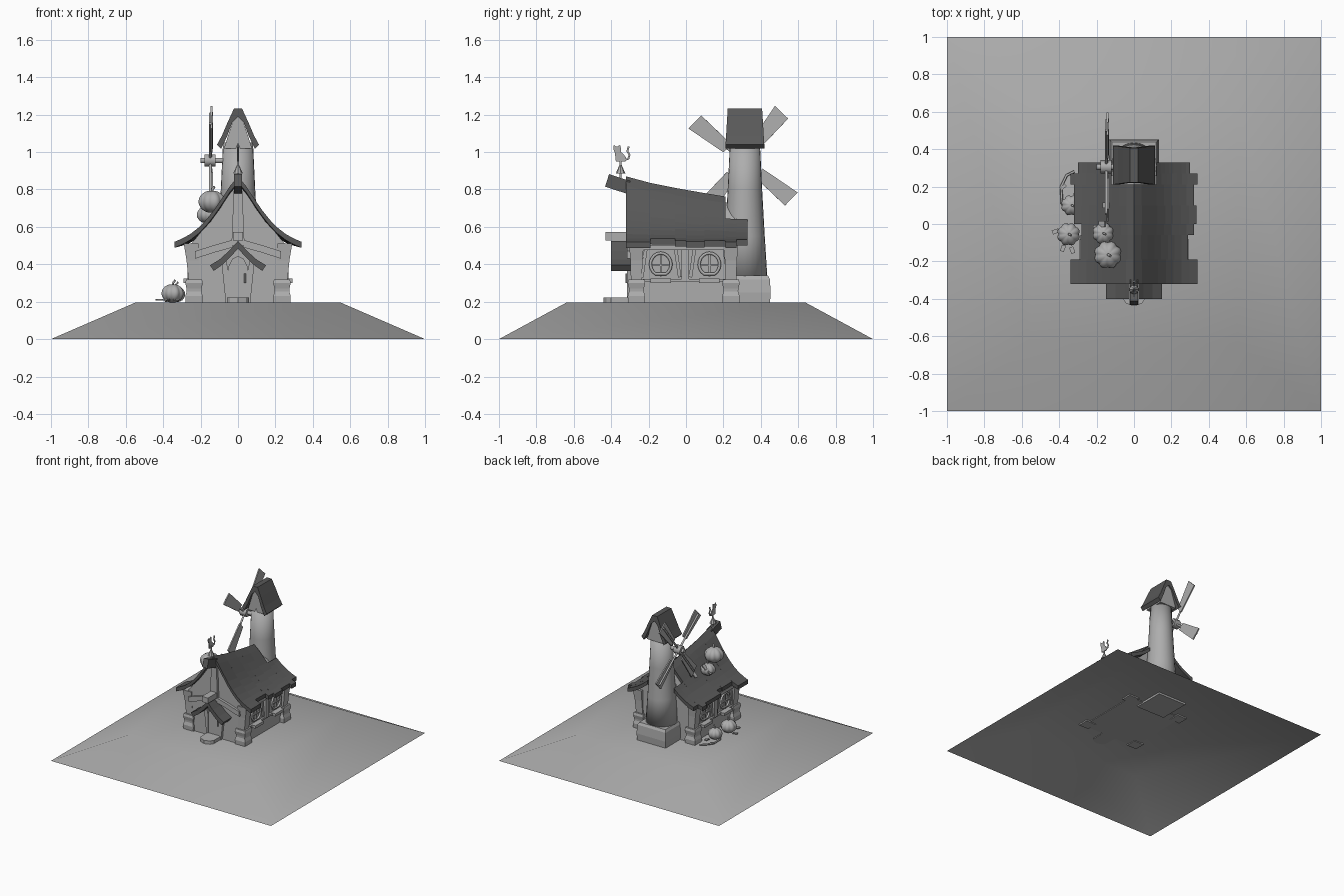
import bpy, bmesh, math
from mathutils import Vector, Matrix

cube = bpy.data.objects.get("Cube")
if cube:
    bpy.data.objects.remove(cube, do_unlink=True)


def material(name, v):
    m = bpy.data.materials.new(name)
    m.use_nodes = True
    m.diffuse_color = (v, v, v, 1)
    m.node_tree.nodes["Principled BSDF"].inputs["Base Color"].default_value = (v, v, v, 1)
    return m


GREY = material("stone grey", 0.42)
DARK = material("dark roof grey", 0.1)


def add_mesh(name, verts, faces, mat=GREY, smooth=False):
    me = bpy.data.meshes.new(name)
    me.from_pydata([tuple(v) for v in verts], [], faces)
    bm = bmesh.new()
    bm.from_mesh(me)
    bmesh.ops.recalc_face_normals(bm, faces=bm.faces)
    for f in bm.faces:
        f.smooth = smooth
    bm.to_mesh(me)
    bm.free()
    me.materials.append(mat)
    ob = bpy.data.objects.new(name, me)
    bpy.context.collection.objects.link(ob)
    return ob


def loft(name, rings, mat=GREY, smooth=False, caps=True):
    n = len(rings[0])
    verts = [v for r in rings for v in r]
    faces = [(k * n + i, k * n + (i + 1) % n, (k + 1) * n + (i + 1) % n, (k + 1) * n + i)
             for k in range(len(rings) - 1) for i in range(n)]
    if caps:
        faces += [tuple(range(n)), tuple(range(len(verts) - n, len(verts)))]
    return add_mesh(name, verts, faces, mat, smooth)


def box(name, c, s, mat=GREY, rot=(0, "X")):
    m = Matrix.Translation(c) @ Matrix.Rotation(math.radians(rot[0]), 4, rot[1])
    corners = [(-1, -1), (1, -1), (1, 1), (-1, 1)]
    return loft(name, [[m @ Vector((a * s[0] / 2, b * s[1] / 2, h * s[2] / 2)) for a, b in corners]
                       for h in (-1, 1)], mat)


def square(x, y, z, h):
    return [(x - h, y - h, z), (x + h, y - h, z), (x + h, y + h, z), (x - h, y + h, z)]


def circle(x, y, z, r, n=24):
    return [(x + r * math.cos(i * math.tau / n), y + r * math.sin(i * math.tau / n), z) for i in range(n)]


def prism_y(name, prof, y0, y1, mat=GREY):
    return loft(name, [[(x, y, z) for x, z in prof] for y in (y0, y1)], mat)


def tube(name, pts, r, mat=GREY, cyclic=False):
    cu = bpy.data.curves.new(name, "CURVE")
    cu.dimensions = "3D"
    cu.bevel_depth, cu.bevel_resolution, cu.use_fill_caps = r, 1, True
    sp = cu.splines.new("POLY")
    sp.points.add(len(pts) - 1)
    for p, q in zip(sp.points, pts):
        p.co = (*q, 1)
    sp.use_cyclic_u = cyclic
    cu.materials.append(mat)
    ob = bpy.data.objects.new(name, cu)
    bpy.context.collection.objects.link(ob)


# Mound the house stands on: open sheet with sloping sides
rect = [(-1, -1), (1, -1), (1, 1), (-1, 1)]
add_mesh("ground", [(x, y, 0) for x, y in rect] + [(x * .55, y * .64, .195) for x, y in rect],
         [(4, 5, 6, 7)] + [(i, (i + 1) % 4, 4 + (i + 1) % 4, 4 + i) for i in range(4)], GREY, True)

# Sagging roof shape shared by the roof and the gable walls
SECTION = [(0, .85), (.05, .79), (.1, .71), (.15, .64), (.2, .585), (.27, .53), (.34, .5)]


def roof_z(x, y):
    t = min(max((y + .32) / .6, 0), 1)
    for (a, za), (b, zb) in zip(SECTION, SECTION[1:]):
        if abs(x) <= b:
            z = za + (zb - za) * (abs(x) - a) / (b - a)
            break
    return .5 + (z - .5) * (1 - .34 * t ** .8)


# House body with gable ends
half = [(.245, .19), (.25, .51), (.2, 0), (.15, 0), (.1, 0), (.05, 0), (0, 0)]
outline = half + [(-x, z) for x, z in reversed(half[:-1])]
loft("house_walls", [[(x, y, z or roof_z(x, y) - .012) for x, z in outline] for y in (-.295, -.1, .1, .26)])

# Main roof: strips of boards with ragged eaves
ends = [-.32, -.19, -.06, 0, .1, .21, .27, .33]
eaves = {1: [.34, .29, .32, .335, .32, .34, .3], -1: [.34, .285, .28, .32, .32, .34, .3]}
for side in (1, -1):
    for i, eave in enumerate(eaves[side]):
        y0, y1 = ends[i], ends[i + 1]
        start = .12 if y0 > .2 else 0
        xs = [start + (eave - start) * k / 8 for k in range(9)]
        prof = [(x, .02) for x in xs] + [(x, -.012) for x in reversed(xs)]
        loft("roof_boards", [[(side * x, y, roof_z(x, y) + d) for x, d in prof] for y in (y0, y1)], DARK)
box("ridge_beam", (0, -.365, .83), (.045, .12, .07), DARK, (-18, "X"))

# Corner stones and posts, sills, windows and side timbers
for s in (1, -1):
    for y in (-.265, .24):
        x = s * .235
        loft("corner_stone", [square(x, y, z, h) for z, h in
             [(.185, .044), (.23, .047), (.255, .039), (.27, .04), (.3, .047), (.32, .042)]])
        loft("corner_post", [square(x, y, .32, .03), square(x + s * .008, y, .42, .032),
                             square(x + s * .015, y, .51, .04)])
    box("eave_beam", (s * .26, -.01, .49), (.04, .54, .025))
    box("base_rail", (s * .25, -.01, .315), (.025, .44, .015))
    box("middle_post", (s * .255, -.005, .4), (.03, .04, .17))
    for y in (-.135, .125):
        for e in (-1, 1):
            box("window_brace", (s * .25, y + e * .09, .41), (.02, .018, .16), GREY, (e * 8, "X"))
        arch = [(s * .26, y + .055 * math.cos(a), .4 + .06 * math.sin(a))
                for a in [math.radians(-60 + 300 * k / 16) for k in range(17)]]
        tube("window_frame", arch, .009, GREY, True)
        box("window_pane", (s * .249, y, .39), (.008, .08, .1))
        box("window_bar", (s * .257, y, .395), (.014, .01, .12))
        box("window_crossbar", (s * .257, y, .395), (.014, .1, .01))
        box("window_sill", (s * .27, y, .312), (.045, .11, .022))

# Front gable timbers
for s in (1, -1):
    prism_y("gable_brace", [(s * x, z) for x, z in
            [(.03, .49), (.03, .53), (.12, .505), (.23, .47), (.23, .43), (.12, .465)]], -.315, -.29)
    prism_y("door_post", [(s * x, z) for x, z in [(.05, .19), (.065, .19), (.09, .43), (.07, .45), (.05, .36)]],
            -.315, -.29)
prism_y("gable_plank", [(-.035, .5), (.035, .5), (.022, .81), (-.022, .81)], -.315, -.29)
box("hanging_beam", (0, -.37, .55), (.055, .12, .045))

# Door, canopy and step
prism_y("door", [(-.05, .19), (.05, .19), (.05, .39), (.03, .43), (0, .445), (-.03, .43), (-.05, .39)], -.31, -.29)
tube("door_handle", [(.038, -.318, .3), (.038, -.318, .35)], .005)
for s in (1, -1):
    prism_y("canopy", [(s * x, z) for x, z in
            [(0, .525), (.05, .47), (.1, .425), (.15, .395), (.13, .365), (.08, .4), (.035, .445), (0, .485)]],
            -.4, -.29, DARK)
loft("door_step", [[(x * .06, y, z) for x, y in
     [(-1, -.3), (-1, -.4), (-.7, -.425), (0, -.44), (.7, -.425), (1, -.4), (1, -.3)]] for z in (.19, .222)])

# Tower with square base and round shaft
TY = .32
loft("tower_base", [square(0, TY, .18, .128), square(0, TY, .25, .133), square(0, TY, .32, .128),
                    square(0, TY, .34, .118)])
loft("tower_shaft", [circle(0, TY - .005, z, r) for z, r in [(.33, .12), (.55, .106), (.8, .092), (1.05, .08)]],
     GREY, True)
prism_y("tower_gable", [(-.075, 1.02), (.075, 1.02), (.02, 1.19), (-.02, 1.19)], .235, .4)
for s in (1, -1):
    prof = [(0, 1.232), (.022, 1.232), (.055, 1.16), (.085, 1.09), (.112, 1.04), (.09, 1.018), (.06, 1.08), (.03, 1.16), (0, 1.19)]
    loft("tower_roof", [[(s * x, .315 + e * (.092 + (1.232 - z) * .06), z) for x, z in prof] for e in (-1, 1)], DARK)

# Windmill hub and four tapered sails turning about the x axis
hub = Vector((-.14, .305, .955))
tube("sail_axle", [(-.2, hub.y, hub.z), (-.06, hub.y, hub.z)], .016)
tube("sail_hub", [(-.18, hub.y, hub.z), (-.12, hub.y, hub.z)], .036)
for k in range(4):
    m = Matrix.Translation(hub) @ Matrix.Rotation(math.radians(52 + 90 * k), 4, "X")
    pitch = Matrix.Rotation(math.radians(8), 4, "Y")
    prof = [(.1, -.03), (.325, -.052), (.335, .045), (.11, .03)]
    loft("sail", [[m @ Matrix.Rotation(math.radians(10), 4, "Y").inverted() @ pitch @ Vector((x, r, w))
                   for r, w in prof] for x in (-.005, .005)])
    tube("sail_spar", [m @ Vector((-.008, 0, 0)), m @ Vector((-.008, .32, 0))], .008)


# Ribbed pumpkins with stalks
def pumpkin(x, y, z, r, squash=.8):
    rings = []
    for k in range(1, 12):
        p = math.pi * k / 12
        ring = []
        for i in range(48):
            a = math.tau * i / 48
            rr = r * math.sin(p) * (.88 + .12 * abs(math.sin(4 * a)))
            ring.append((x + rr * math.cos(a), y + rr * math.sin(a), z - r * squash * math.cos(p)))
        rings.append(ring)
    loft("pumpkin", rings, GREY, True)
    top = z + r * squash
    tube("pumpkin_stalk", [(x, y, top - .012), (x + .004, y, top + .008), (x + .014, y - .006, top + .02)], r * .1)


pumpkin(-.14, -.165, .735, .075)
pumpkin(-.165, -.05, .665, .058)
pumpkin(-.35, -.055, .245, .062)
pumpkin(-.335, .1, .24, .055)

# Vine and leaves beside the wall
tube("vine", [(-.35, .05, .21), (-.385, .11, .205), (-.39, .2, .21), (-.36, .26, .215), (-.32, .28, .21)], .007)
for x, y, a in [(-.42, -.04, 20), (-.38, -.13, 70), (-.33, -.14, 110), (-.38, .2, 40), (-.31, .17, 80)]:
    box("leaf", (x, y, .21), (.035, .022, .008), GREY, (a, "Z"))
for x, y, z in [(-.17, .0, .7), (-.2, -.02, .665), (-.15, .1, .67)]:
    box("roof_leaf", (x, y, z), (.045, .03, .008), GREY, (-45, "Y"))

# Weather vane with arrow and sitting cat
VY = -.35
tube("vane_pole", [(0, VY, .83), (0, VY, .97)], .006)
loft("vane_arrow", [circle(0, VY, .885, .026, 8), circle(0, VY, .94, .002, 8)])
cat = [(-.025, .95), (.025, .95), (.03, .97), (.015, .99), (.002, 1.0), (.002, 1.02), (-.003, 1.04),
       (-.014, 1.03), (-.026, 1.03), (-.036, 1.04), (-.038, 1.015), (-.03, .995)]
loft("vane_cat", [[(x, VY + y, z) for y, z in cat] for x in (-.004, .004)])
tube("cat_tail", [(0, VY + .02, .957), (0, VY + .042, .965), (0, VY + .048, .985), (0, VY + .036, 1.005),
                  (0, VY + .044, 1.03)], .006)
